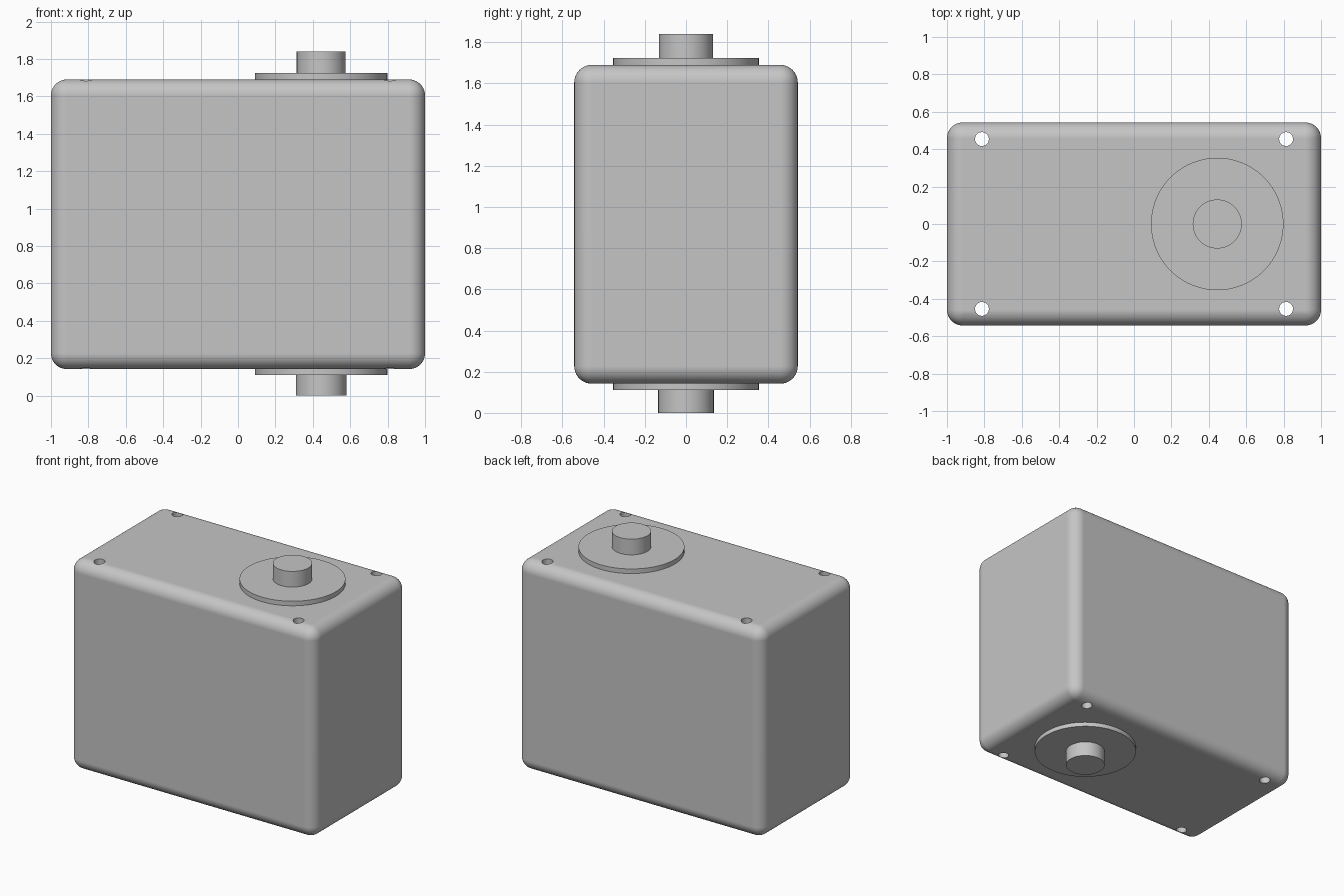
import bpy, bmesh
from mathutils import Matrix

if "Cube" in bpy.data.objects:
    bpy.data.objects.remove(bpy.data.objects["Cube"])

grey = bpy.data.materials.new("light_grey")
grey.diffuse_color = (0.56, 0.56, 0.56, 1)
grey.use_nodes = True
grey.node_tree.nodes["Principled BSDF"].inputs["Base Color"].default_value = grey.diffuse_color


def finish(bm, name):
    mesh = bpy.data.meshes.new(name)
    bm.to_mesh(mesh)
    bm.free()
    mesh.materials.append(grey)
    obj = bpy.data.objects.new(name, mesh)
    bpy.context.collection.objects.link(obj)
    return obj


def activate(obj):
    bpy.ops.object.select_all(action='DESELECT')
    obj.select_set(True)
    bpy.context.view_layer.objects.active = obj


def smooth(obj):
    activate(obj)
    bpy.ops.object.shade_smooth_by_angle(angle=0.6)


def add_cylinder(bm, x, y, r, z0, z1, sides):
    bmesh.ops.create_cone(bm, cap_ends=True, segments=sides, radius1=r, radius2=r,
                          depth=z1 - z0, matrix=Matrix.Translation((x, y, (z0 + z1) / 2)))


# Rounded housing
Z0, Z1, HALF_Y = 0.142, 1.69, 0.543
bm = bmesh.new()
bmesh.ops.create_cube(bm, size=1, matrix=Matrix.Translation((0, 0, (Z0 + Z1) / 2))
                      @ Matrix.Diagonal((2, 2 * HALF_Y, Z1 - Z0, 1)))
bmesh.ops.bevel(bm, geom=bm.edges[:], offset=0.085, segments=10, profile=0.5,
                affect='EDGES')
housing = finish(bm, "housing")

# Four screw holes running right through the housing
bm = bmesh.new()
for sx in (-1, 1):
    for sy in (-1, 1):
        add_cylinder(bm, sx * 0.813, sy * 0.454, 0.037, -0.1, 2, 32)
cutter = finish(bm, "screw_hole_cutter")
cutter.hide_render = True
activate(housing)
cut = housing.modifiers.new("screw_holes", 'BOOLEAN')
cut.object, cut.operation, cut.solver = cutter, 'DIFFERENCE', 'EXACT'
bpy.ops.object.modifier_apply(modifier=cut.name)
bpy.data.objects.remove(cutter)
smooth(housing)
weighted = housing.modifiers.new("flat_sides", 'WEIGHTED_NORMAL')
weighted.keep_sharp = True

# Flanges and shaft stubs, slightly sunk into the part behind them
AXIS_X = 0.445
for name, r, z0, z1 in (("top_flange", 0.354, 1.67, 1.724),
                        ("top_shaft", 0.131, 1.71, 1.84),
                        ("bottom_flange", 0.354, 0.11, 0.16),
                        ("bottom_shaft", 0.135, 0.0, 0.12)):
    bm = bmesh.new()
    add_cylinder(bm, AXIS_X, 0, r, z0, z1, 96)
    smooth(finish(bm, name))
